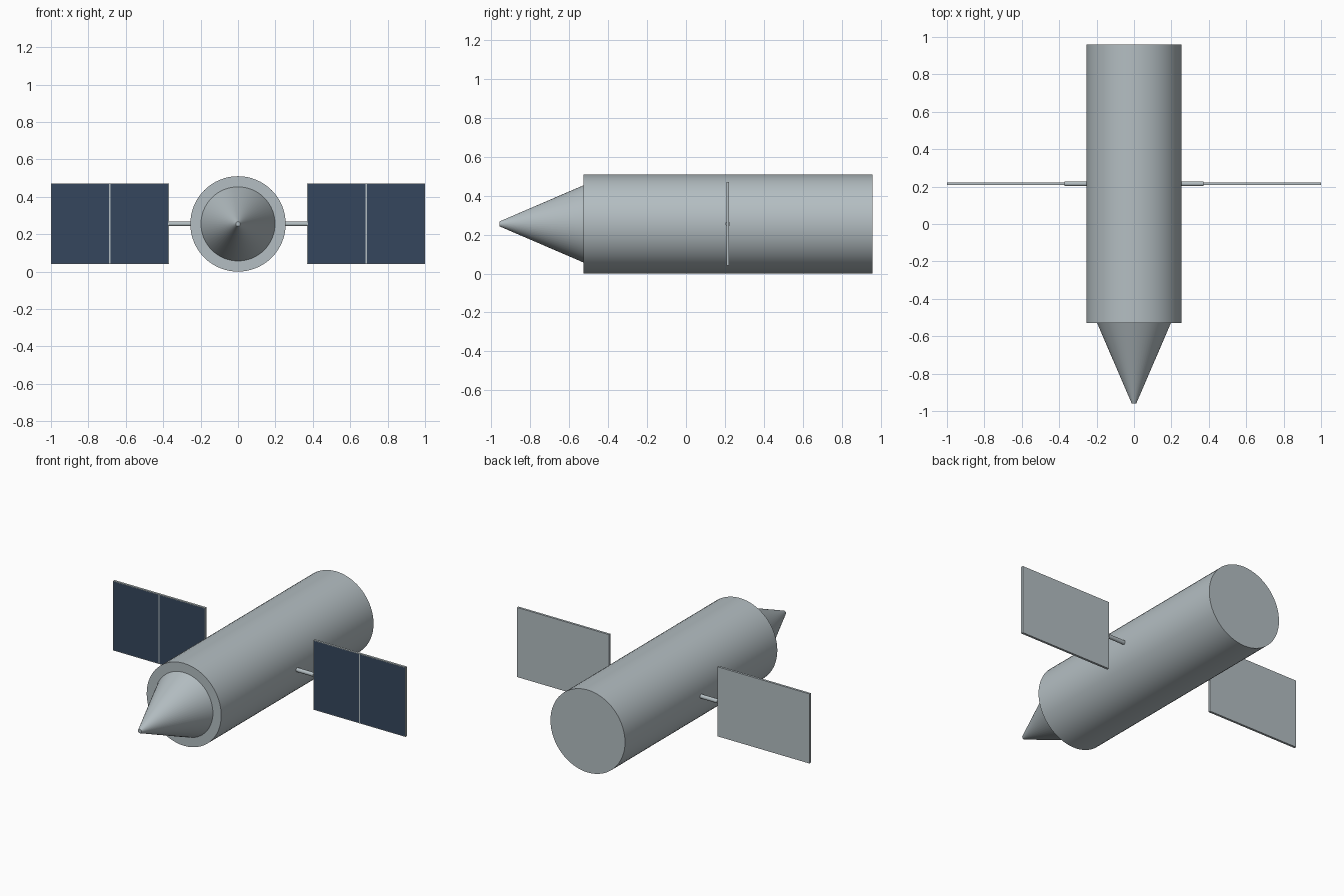
import bpy
import bmesh
import math
from mathutils import Matrix

if "Cube" in bpy.data.objects:
    bpy.data.objects.remove(bpy.data.objects["Cube"], do_unlink=True)

AXIS_Z = 0.255    # height of the long axis
PANEL_Y = 0.215   # position of the panels along the body


def material(name, rgb):
    mat = bpy.data.materials.new(name)
    mat.use_nodes = True
    mat.diffuse_color = (*rgb, 1)
    mat.node_tree.nodes["Principled BSDF"].inputs["Base Color"].default_value = (*rgb, 1)
    return mat


silver = material("silver grey", (0.456, 0.515, 0.54))
navy = material("solar cell navy", (0.035, 0.061, 0.109))


def finish(obj, name, smooth):
    obj.name = name
    obj.data.materials.append(silver)
    if smooth:
        bpy.ops.object.shade_smooth_by_angle(angle=math.radians(30))
    return obj


def tube_y(name, y0, y1, r0, r1, sides=64):
    """Round part along y, radius r0 at y0 and r1 at y1."""
    bpy.ops.mesh.primitive_cone_add(
        vertices=sides, radius1=r0, radius2=r1, depth=y1 - y0,
        location=(0, (y0 + y1) / 2, AXIS_Z), rotation=(-math.pi / 2, 0, 0))
    return finish(bpy.context.object, name, True)


# Main body and nose
tube_y("body", -0.528, 0.96, 0.255, 0.255)
tube_y("nose_cone", -0.96, -0.528, 0.012, 0.198)


def solar_panel(name, centre_x):
    """Thin slab with two inset cells on its front."""
    bm = bmesh.new()
    bmesh.ops.create_cube(bm, size=1, matrix=Matrix.Diagonal((0.63, 0.014, 0.43, 1)))
    # Split the slab in the middle, then inset each front half as a cell
    bmesh.ops.bisect_plane(bm, geom=bm.verts[:] + bm.edges[:] + bm.faces[:],
                           plane_co=(0, 0, 0), plane_no=(1, 0, 0))
    bm.normal_update()
    cells = [f for f in bm.faces if f.normal.y < -0.9]
    bmesh.ops.inset_individual(bm, faces=cells, thickness=0.005, depth=0)
    for face in cells:
        face.material_index = 1
    mesh = bpy.data.meshes.new(name)
    bm.to_mesh(mesh)
    bm.free()
    obj = bpy.data.objects.new(name, mesh)
    bpy.context.collection.objects.link(obj)
    obj.location = (centre_x, PANEL_Y, AXIS_Z + 0.001)
    finish(obj, name, False)
    mesh.materials.append(navy)


# Panels and the struts that hold them
for side, sign in (("left", 1), ("right", -1)):
    bpy.ops.mesh.primitive_cylinder_add(
        vertices=24, radius=0.0125, depth=0.15,
        location=(sign * 0.296, PANEL_Y, AXIS_Z), rotation=(0, math.pi / 2, 0))
    finish(bpy.context.object, side + "_strut", True)
    solar_panel(side + "_solar_panel", sign * 0.685)
